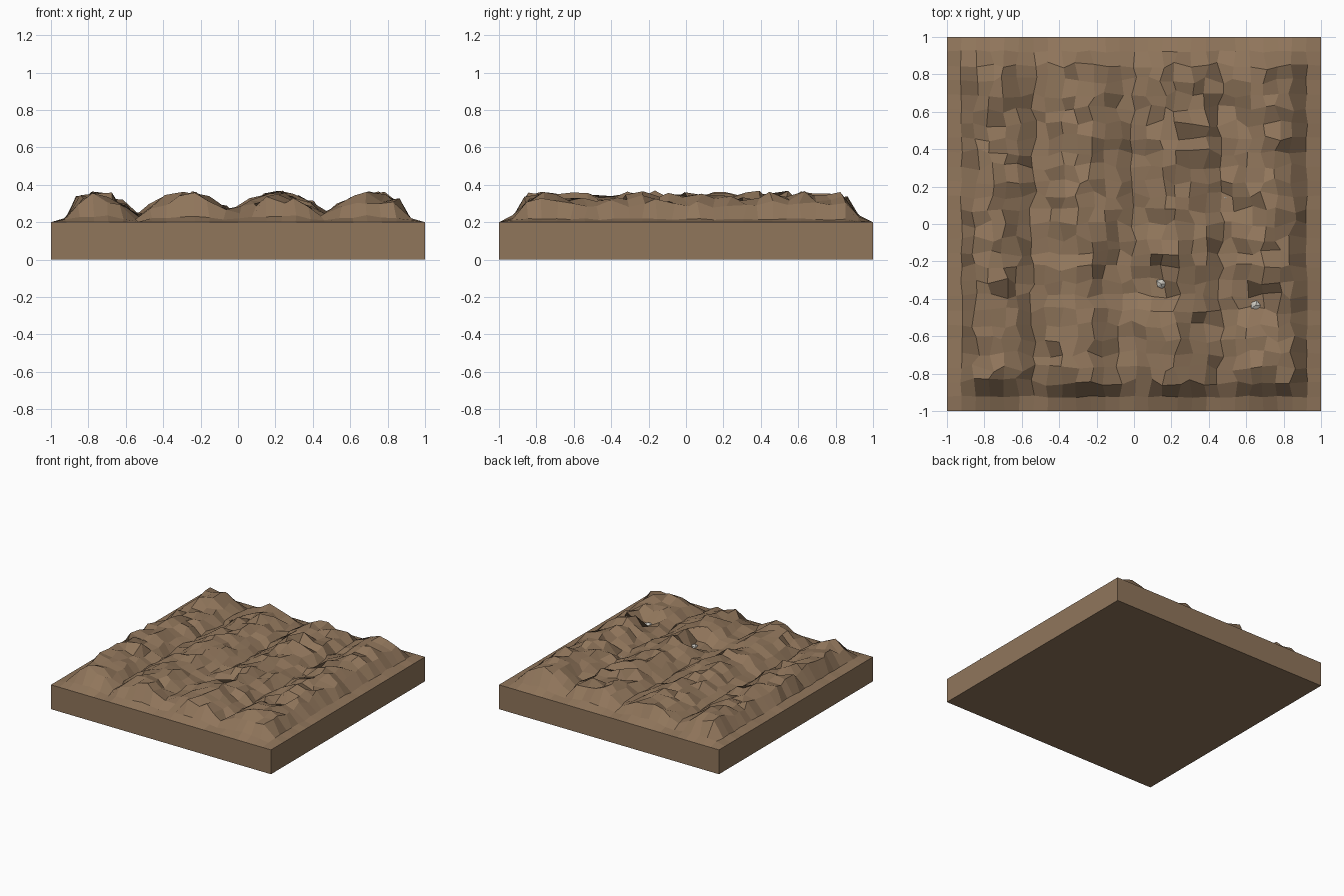
import bpy, bmesh, math, random
from mathutils import Vector

if "Cube" in bpy.data.objects:
    bpy.data.objects.remove(bpy.data.objects["Cube"])

random.seed(11)
N = 26                       # cells per side of the soil surface
STEP = 2 / N
FURROWS = (-0.97, -0.53, -0.03, 0.47, 0.97)
STONES = {                   # name: (position, radius)
    "stone_large": ((0.145, -0.32, 0.237), 0.030),
    "stone_medium": ((0.65, -0.435, 0.237), 0.030),
    "stone_small": ((0.49, 0.14, 0.232), 0.014),
}


def material(name, rgb):
    m = bpy.data.materials.new(name)
    m.diffuse_color = (*rgb, 1)
    m.use_nodes = True
    m.node_tree.nodes["Principled BSDF"].inputs["Base Color"].default_value = m.diffuse_color
    return m


def add_object(name, bm, mat):
    bmesh.ops.recalc_face_normals(bm, faces=bm.faces)
    me = bpy.data.meshes.new(name)
    bm.to_mesh(me)
    bm.free()
    me.materials.append(mat)
    ob = bpy.data.objects.new(name, me)
    bpy.context.collection.objects.link(ob)
    return ob


def soil_height(x, y):
    # four rounded ridges between slightly wandering furrows
    x -= 0.02 * math.sin(3.1 * y + 0.6) * (1 - abs(x))
    h = 0.0
    for a, b in zip(FURROWS, FURROWS[1:]):
        if a <= x <= b:
            h = math.sin(math.pi * (x - a) / (b - a)) ** 0.9
    z = 0.225 + 0.11 * h + random.uniform(-0.035, 0.035) * (0.5 + 0.5 * h)
    # hollows that hold the stones
    for (sx, sy, sz), r in STONES.values():
        d = math.hypot(x - sx, y - sy)
        if d < 0.09:
            z = min(z, sz - 0.3 * r + 0.3 * d)
    return min(max(z, 0.205), 0.38)


soil = material("soil", (0.28, 0.18, 0.105))
grey = material("stone", (0.58, 0.56, 0.51))

# ploughed soil block: rough grid top, straight walls, flat bottom
bm = bmesh.new()
bmesh.ops.create_grid(bm, x_segments=N, y_segments=N, size=1)
for v in bm.verts:
    x, y = v.co.x, v.co.y
    ring = round((1 - max(abs(x), abs(y))) / STEP)
    if ring == 0:
        v.co.z = 0.2
        continue
    z = soil_height(x, y)
    if ring == 1:            # low rim just inside the edge
        z = 0.2 + 0.25 * (z - 0.2)
    j = 0.006 if ring == 1 else 0.022
    v.co = Vector((x + random.uniform(-j, j), y + random.uniform(-j, j), z))
rim = [e for e in bm.edges if e.is_boundary]
walls = bmesh.ops.extrude_edge_only(bm, edges=rim)["geom"]
for v in walls:
    if isinstance(v, bmesh.types.BMVert):
        v.co.z = 0
bmesh.ops.contextual_create(bm, geom=[e for e in walls if isinstance(e, bmesh.types.BMEdge) and e.is_boundary])
add_object("ploughed_soil", bm, soil)

# loose faceted stones lying in the furrows
for name, (pos, r) in STONES.items():
    bm = bmesh.new()
    bmesh.ops.create_icosphere(bm, subdivisions=1, radius=r)
    for v in bm.verts:
        v.co *= random.uniform(0.85, 1.15)
        v.co.z *= 0.75
    add_object(name, bm, grey).location = pos
